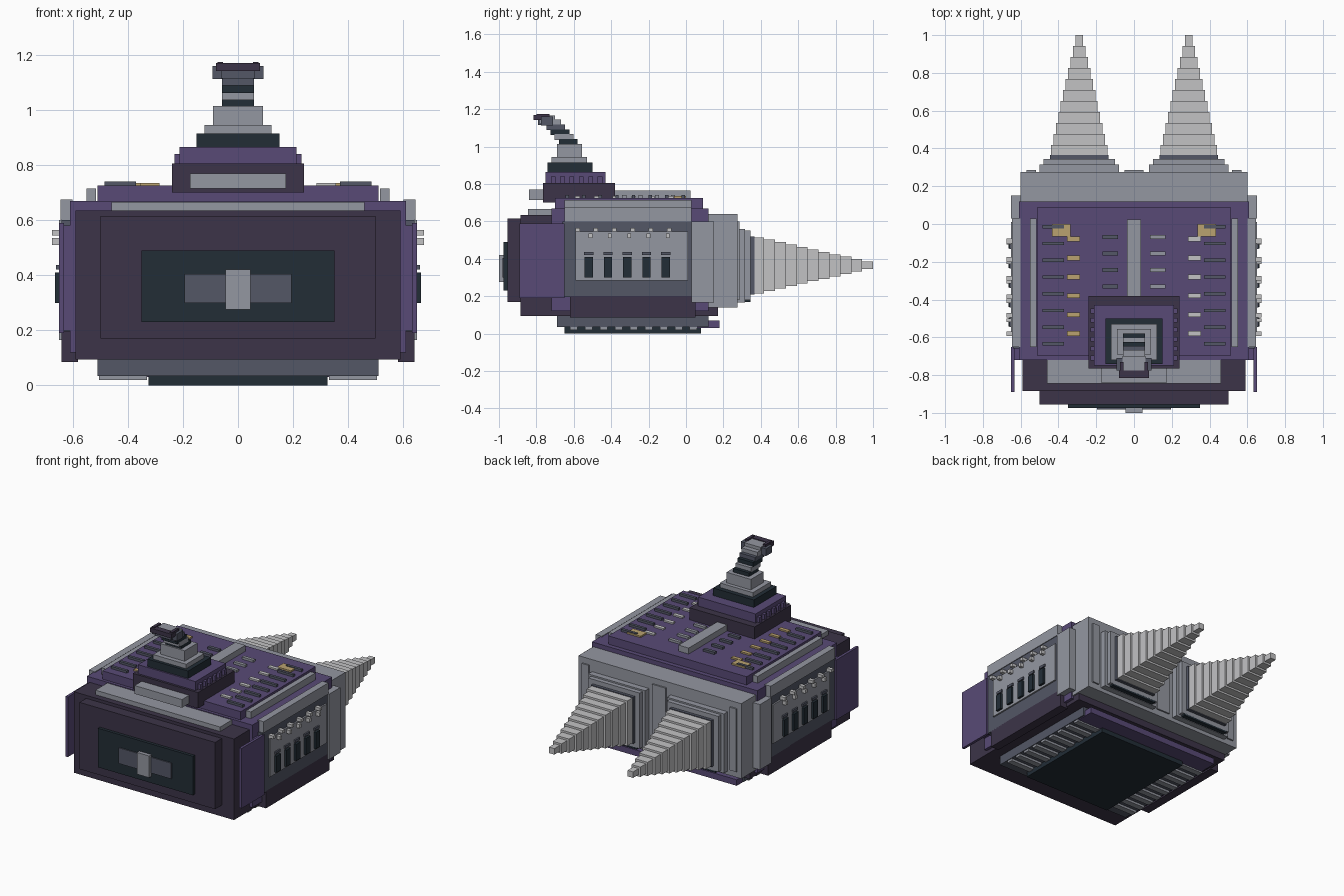
import bpy
import bmesh
from mathutils import Vector

default_cube = bpy.data.objects.get("Cube")
if default_cube:
    bpy.data.objects.remove(default_cube, do_unlink=True)


def to_linear(value):
    value = value / 255
    return value / 12.92 if value < .04 else ((value + .055) / 1.055) ** 2.4


def make_material(name, red, green, blue):
    material = bpy.data.materials.new(name)
    colour = [to_linear(red), to_linear(green), to_linear(blue), 1]
    material.use_nodes = True
    material.diffuse_color = colour
    material.node_tree.nodes["Principled BSDF"].inputs["Base Color"].default_value = colour
    return material


purple = make_material("armour purple", 88, 74, 118)
plum = make_material("dark plum", 60, 52, 72)
slate = make_material("slate grey", 83, 87, 102)
grey = make_material("steel grey", 148, 151, 161)
navy = make_material("dark navy", 34, 45, 54)
pale = make_material("pale metal", 194, 194, 196)
amber = make_material("amber lamp", 186, 162, 112)


def build(name, material, boxes):
    """One object from a list of boxes, each given as its two corners."""
    bm = bmesh.new()
    for low, high in boxes:
        low, high = Vector(low), Vector(high)
        cube = bmesh.ops.create_cube(bm, size=1)
        bmesh.ops.scale(bm, vec=high - low, verts=cube["verts"])
        bmesh.ops.translate(bm, vec=(low + high) / 2, verts=cube["verts"])
    mesh = bpy.data.meshes.new(name)
    bm.to_mesh(mesh)
    bm.free()
    mesh.materials.append(material)
    obj = bpy.data.objects.new(name, mesh)
    bpy.context.collection.objects.link(obj)
    return obj


def slab(name, material, half, front, back, bottom, top):
    """Box centred across the width."""
    return build(name, material, [((-half, front, bottom), (half, back, top))])


def pair(name, material, inner, outer, front, back, bottom, top):
    """The same box on the left and on the right."""
    for side, sign in (("left", 1), ("right", -1)):
        low, high = sorted((inner * sign, outer * sign))
        build(side + "_" + name, material, [((low, front, bottom), (high, back, top))])


def row(name, material, inner, outer, first, step, count, depth, bottom, top, signs=(1, -1)):
    """Equal boxes repeated along the length, on one or both sides."""
    boxes = []
    for sign in signs:
        low, high = sorted((inner * sign, outer * sign))
        for index in range(count):
            middle = first + step * index
            boxes.append(((low, middle - depth / 2, bottom), (high, middle + depth / 2, top)))
    return build(name, material, boxes)


# Underside
slab("belly_plate", navy, .325, -.65, .08, 0, .05)
slab("lower_base", slate, .51, -.69, .12, .035, .1)
slab("rear_skirt", purple, .5, .05, .18, .03, .07)
row("belly_treads", grey, .33, .505, -.6, .08, 9, .04, .02, .04)

# Hull
slab("underbody", plum, .59, -.885, .17, .095, .2)
slab("main_hull", purple, .61, -.72, .12, .12, .67)
slab("upper_deck", purple, .51, -.7, .09, .66, .725)

# Front
slab("front_block", plum, .59, -.885, -.7, .095, .635)
slab("front_panel", plum, .5, -.955, -.88, .17, .615)
slab("front_window", navy, .35, -.975, -.95, .23, .49)
slab("window_bar", slate, .195, -.982, -.97, .3, .405)
slab("window_latch", grey, .045, -1, -.97, .275, .42)
slab("front_ledge", grey, .46, -.845, -.71, .63, .665)

# Sides
pair("cheek_plate", purple, .632, .65, -.89, -.65, .19, .59)
pair("cheek_mount", purple, .6, .635, -.72, -.62, .2, .58)
pair("side_skirt", plum, .58, .64, -.62, .05, .085, .2)
pair("side_wall", slate, .6, .64, -.66, .03, .195, .6)
pair("side_panel", grey, .63, .65, -.59, .01, .285, .545)
pair("side_rail", grey, .6, .645, -.65, .03, .6, .675)
pair("deck_rail", grey, .515, .55, -.65, .03, .66, .715)
pair("rear_side_panel", grey, .6, .65, .03, .15, .165, .6)
row("side_windows", navy, .63, .665, -.52, .103, 5, .045, .3, .41)
row("window_sills", slate, .63, .66, -.52, .103, 5, .05, .42, .437)
row("lower_studs", pale, .63, .675, -.51, .103, 5, .02, .51, .535)
row("upper_studs", pale, .63, .675, -.58, .098, 6, .024, .545, .565)

# Rear
slab("rear_block", grey, .6, .1, .275, .14, .64)
slab("rear_spine", grey, .05, .27, .285, .18, .6)
pair("rear_edge_panel", grey, .52, .57, .27, .285, .18, .6)

# Drill mounts and stepped drills
drill_x, drill_z = .29, .365
pair("mount_plate", grey, .08, .5, .27, .315, .165, .56)
pair("mount_step", grey, .1, .48, .31, .345, .18, .55)
pair("mount_collar", slate, .135, .445, .34, .365, .21, .52)
row("mount_teeth", navy, .12, .46, .33, .05, 1, .03, .168, .185)
steps = 11
for side, sign in (("left", 1), ("right", -1)):
    rings = []
    for index in range(steps):
        half = .15 - .013 * index
        start = .36 + .64 * index / steps
        finish = .36 + .64 * (index + 1) / steps
        centre = drill_x * sign
        rings.append(((centre - half, start - .01, drill_z - half),
                      (centre + half, finish, drill_z + half)))
    build(side + "_drill", pale if sign else grey, rings)

# Deck details
slab("deck_spine", grey, .037, -.4, .025, .72, .765)
pair("deck_lamp", amber, .335, .435, -.065, 0, .72, .735)
row("deck_vents", slate, .37, .485, -.635, .0886, 8, .018, .72, .74)
row("amber_strips", amber, .285, .355, -.58, .1, 6, .025, .72, .735, signs=(-1,))
row("pale_strips", pale, .285, .355, -.58, .1, 6, .025, .72, .735, signs=(1,))
row("slate_strips", slate, .085, .168, -.33, .087, 4, .022, .72, .74, signs=(-1,))
row("grey_strips", grey, .085, .168, -.33, .087, 4, .022, .72, .74, signs=(1,))

# Turret
slab("turret_base", plum, .24, -.765, -.38, .7, .805)
slab("turret_front_box", grey, .175, -.84, -.75, .715, .77)
slab("turret_body", purple, .212, -.75, -.43, .8, .865)
row("turret_bolts", purple, .2, .23, -.71, .05, 6, .025, .8, .84)
slab("turret_ring", navy, .15, -.74, -.5, .86, .915)
slab("turret_step", grey, .122, -.72, -.53, .91, .945)
slab("turret_pedestal", grey, .09, -.69, -.555, .94, 1.015)

# Curved neck of alternating plates, leaning forward
neck_colours = (navy, grey, navy, slate, grey)
for index, material in enumerate(neck_colours):
    front = -.68 - .022 * index
    bottom = 1.01 + .026 * index
    slab("neck_plate_" + "abcde"[index], material, .058,
         front, front + .1, bottom, bottom + .03)

# Head
slab("head_core", grey, .06, -.78, -.7, 1.125, 1.165)
pair("head_cheek", slate, .055, .093, -.775, -.71, 1.112, 1.16)
slab("head_chin", slate, .06, -.79, -.75, 1.115, 1.15)
slab("head_visor", plum, .08, -.815, -.775, 1.142, 1.17)
pair("head_brow", plum, .055, .075, -.8, -.73, 1.15, 1.175)
